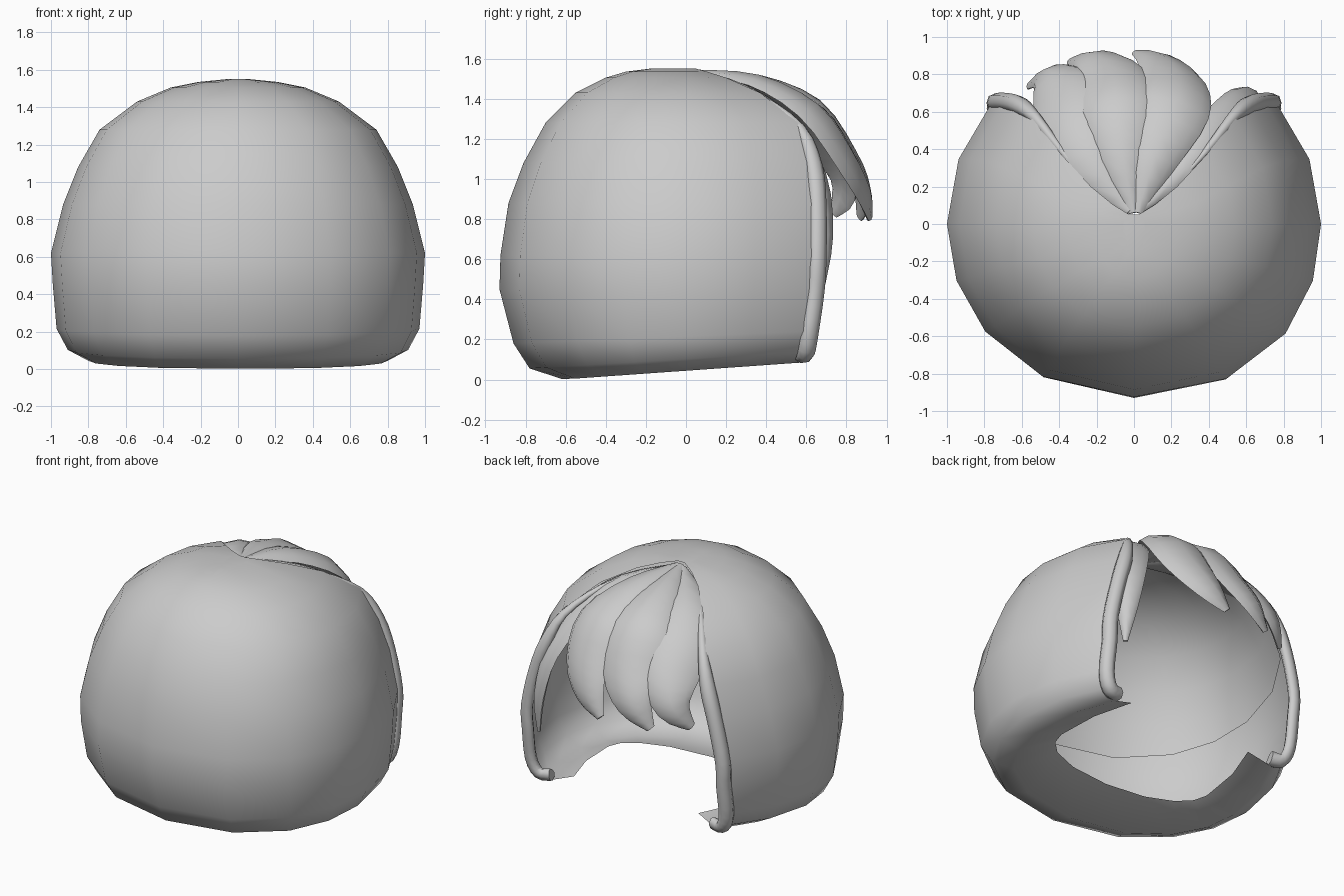
import bpy, bmesh, math
from mathutils import Vector

if "Cube" in bpy.data.objects:
    bpy.data.objects.remove(bpy.data.objects["Cube"])

grey = bpy.data.materials.new("hair_grey")
grey.diffuse_color = (0.6, 0.6, 0.6, 1)
grey.use_nodes = True
grey.node_tree.nodes["Principled BSDF"].inputs["Base Color"].default_value = grey.diffuse_color


def make_object(name, bm, angle):
    me = bpy.data.meshes.new(name)
    bm.to_mesh(me)
    bm.free()
    ob = bpy.data.objects.new(name, me)
    bpy.context.collection.objects.link(ob)
    me.materials.append(grey)
    bpy.ops.object.select_all(action='DESELECT')
    ob.select_set(True)
    bpy.context.view_layer.objects.active = ob
    bpy.ops.object.shade_smooth_by_angle(angle=math.radians(angle))
    return ob


# Cap sections: height, half width, back depth, front radius, y of face opening
ROWS = [
    (0.07, 0.59, 0.27, 0.90, 0.54),
    (0.00, 0.80, 0.62, 0.92, 0.57),
    (0.065, 0.91, 0.78, 0.95, 0.59),
    (0.19, 0.97, 0.86, 0.98, 0.61),
    (0.45, 0.99, 0.93, 1.00, 0.64),
    (0.62, 1.00, 0.925, 1.00, 0.65),
    (0.88, 0.935, 0.885, 0.98, 0.65),
    (1.08, 0.855, 0.81, 0.93, 0.63),
    (1.28, 0.74, 0.70, 0.82, 0.56),
    (1.43, 0.54, 0.55, 0.53, 0.37),
    (1.505, 0.36, 0.40, 0.26, 0.20),
    (1.535, 0.21, 0.30, 0.125, 0.105),
    (1.55, 0.06, 0.18, 0.055, 0.05),
]
BACK = [math.radians(d) for d in (-19, -38, -61, -90, -119, -142, -161)]
COLS = 12


def section(z, w, b, f, ye):
    a0 = math.asin(ye / f)
    angles = [a0, a0 * 0.5, 0] + BACK + [-math.pi, -math.pi - a0 * 0.5, -math.pi - a0]
    pts = []
    for a in angles:
        s, c = math.sin(a), math.cos(a)
        # slightly fuller back corners, more so on the right
        k = 1 + (0.03 if c > 0 else 0.01) * math.sin(2 * a) ** 2 if s < 0 else 1
        y = k * s * (f if s > 0 else b)
        lift = 0.085 * (y + 0.62) / 1.2 * max(0, 1 - z / 0.45)
        pts.append(Vector((k * w * c, y, max(0.003, z + lift))))
    return pts


def cap_mesh(rings):
    bm = bmesh.new()
    vs = [[bm.verts.new(p) for p in ring] for ring in rings]
    for lo, hi in zip(vs, vs[1:]):
        for j in range(COLS):
            bm.faces.new((lo[j], hi[j], hi[j + 1], lo[j + 1]))
    bm.faces.new(vs[-1][::-1])
    return bm


# Hair cap with turned-in bottom and open face
rings = [section(*r) for r in ROWS]
make_object("hair_cap", cap_mesh(rings), 50)

# Inner skull lining, cut off along a plane rising towards the face
lining = cap_mesh([[Vector((p.x * 0.95, p.y * (0.91 if p.y < 0 else 0.95),
                            0.75 + (p.z - 0.75) * 0.96)) for p in r] for r in rings[3:]])
bmesh.ops.bisect_plane(lining, geom=lining.verts[:] + lining.edges[:] + lining.faces[:],
                       plane_co=(0, -0.84, 0.64), plane_no=(0, -0.14, 1), clear_inner=True)
make_object("inner_lining", lining, 50)


def spline(keys, steps=3):
    """Catmull-Rom through 5-value keys (x, y, z, half width, half thickness)."""
    keys = [Vector(k) for k in keys]
    k = [keys[0]] + keys + [keys[-1]]
    out = []
    for i in range(1, len(k) - 2):
        for s in range(steps):
            t = s / steps
            out.append(0.5 * (2 * k[i] + (k[i + 1] - k[i - 1]) * t
                       + (2 * k[i - 1] - 5 * k[i] + 4 * k[i + 1] - k[i + 2]) * t * t
                       + (3 * k[i] - k[i - 1] - 3 * k[i + 1] + k[i + 2]) * t ** 3))
    return out + [keys[-1]]


def strand(name, keys, sides=8):
    pts = spline(keys)
    pos = [Vector(p[:3]) for p in pts]
    bm = bmesh.new()
    loops = []
    for i, p in enumerate(pos):
        tan = (pos[min(i + 1, len(pos) - 1)] - pos[max(i - 1, 0)]).normalized()
        out = p - Vector((0, 0, 0.7))
        side = tan.cross(out).normalized()
        out = side.cross(tan).normalized()
        w, t = max(pts[i][3], 0.006), max(pts[i][4], 0.005)
        ring = []
        for n in range(sides):
            a = 2 * math.pi * n / sides
            c = math.cos(a)
            # lens section, bowed around the head
            ring.append(bm.verts.new(p + side * w * c
                                     + out * (t * math.sin(a) - 0.2 * w * c * c)))
        loops.append(ring)
    for a, b in zip(loops, loops[1:]):
        for n in range(sides):
            m = (n + 1) % sides
            bm.faces.new((a[n], a[m], b[m], b[n]))
    bm.faces.new(loops[0][::-1])
    bm.faces.new(loops[-1])
    bmesh.ops.recalc_face_normals(bm, faces=bm.faces)
    make_object(name, bm, 60)


# Rolled rim along both sides of the face opening, fading out near the crown
for name, col in (("right_rim", 0), ("left_rim", COLS)):
    keys = []
    for i in range(1, 11):
        p = rings[i][col]
        r = 0.05 if i < 8 else 0.045 - 0.013 * (i - 7)
        drop = 0.01 if i < 8 else 0.025
        keys.append((p.x * 0.98, p.y + 0.01, p.z + (0.04 if i == 1 else -drop),
                     r, r * 0.75))
    strand(name, keys)

# Fringe locks fanning from the crown
T = 0.03
strand("fringe_centre_right", [
    (0.02, 0.06, 1.53, 0.03, 0.015), (0.11, 0.36, 1.49, 0.13, T),
    (0.225, 0.64, 1.35, 0.19, T), (0.22, 0.80, 1.13, 0.18, T),
    (0.12, 0.89, 0.94, 0.12, T), (0.01, 0.915, 0.81, 0.03, 0.015)])
strand("fringe_centre_left", [
    (0.0, 0.06, 1.53, 0.03, 0.015), (-0.06, 0.36, 1.49, 0.13, T),
    (-0.09, 0.65, 1.37, 0.19, T), (-0.13, 0.82, 1.13, 0.18, T),
    (-0.23, 0.89, 0.95, 0.12, T), (-0.34, 0.87, 0.81, 0.03, 0.015)])
strand("fringe_left", [
    (-0.02, 0.07, 1.525, 0.03, 0.015), (-0.24, 0.35, 1.45, 0.16, T),
    (-0.36, 0.57, 1.31, 0.20, T), (-0.40, 0.75, 1.11, 0.17, T),
    (-0.47, 0.80, 0.95, 0.11, T), (-0.56, 0.74, 0.83, 0.03, 0.015)])
strand("fringe_right", [
    (0.03, 0.07, 1.525, 0.02, 0.015), (0.27, 0.29, 1.44, 0.09, T),
    (0.445, 0.475, 1.29, 0.13, T), (0.58, 0.64, 1.02, 0.11, T),
    (0.635, 0.69, 0.72, 0.07, T), (0.64, 0.68, 0.46, 0.015, 0.01)])
